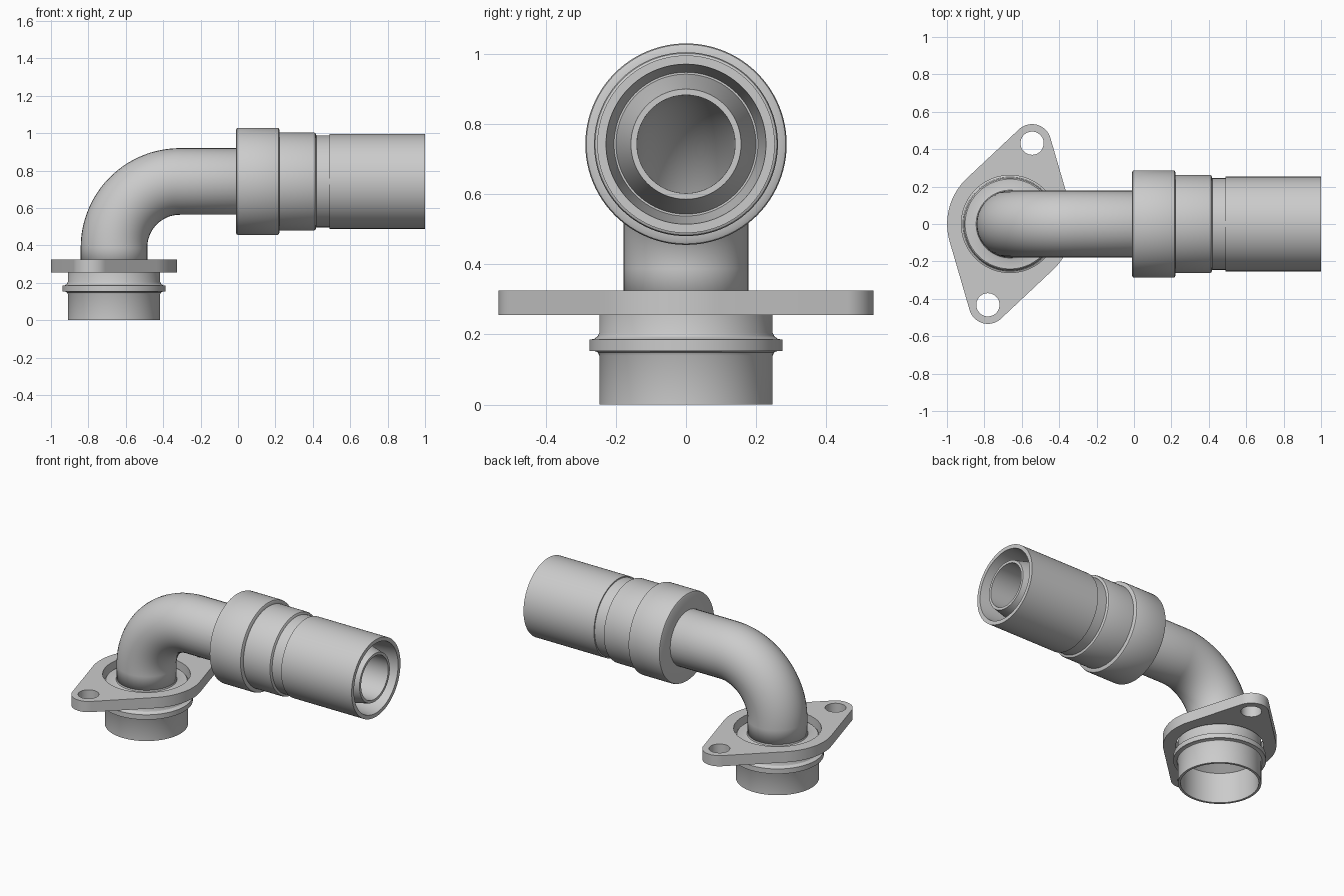
import bpy, bmesh, math
from mathutils import Vector, Matrix
from mathutils.geometry import convex_hull_2d

cube = bpy.data.objects.get("Cube")
if cube:
    bpy.data.objects.remove(cube, do_unlink=True)

PIPE_X, AXIS_Z, BEND = -0.663, 0.742, 0.353
TUBE_R, BORE_R = 0.178, 0.14

metal = bpy.data.materials.new("grey metal")
metal.use_nodes = True
metal.diffuse_color = (0.6, 0.6, 0.6, 1)
metal.node_tree.nodes["Principled BSDF"].inputs["Base Color"].default_value = (0.6, 0.6, 0.6, 1)


def finish(ob, angle=30):
    ob.data.materials.clear()
    ob.data.materials.append(metal)
    bpy.ops.object.select_all(action='DESELECT')
    ob.select_set(True)
    bpy.context.view_layer.objects.active = ob
    bpy.ops.object.shade_smooth_by_angle(angle=math.radians(angle))
    return ob


def lathe(name, profile, matrix, steps=96):
    """Turn a closed (radius, height) outline around z, then place it."""
    bm = bmesh.new()
    verts = [bm.verts.new((r, 0, h)) for r, h in profile]
    edges = [bm.edges.new((a, b)) for a, b in zip(verts, verts[1:] + verts[:1])]
    bmesh.ops.spin(bm, geom=verts + edges, cent=(0, 0, 0), axis=(0, 0, 1),
                   angle=math.tau, steps=steps, use_merge=True)
    bmesh.ops.remove_doubles(bm, verts=bm.verts[:], dist=1e-5)
    bmesh.ops.recalc_face_normals(bm, faces=bm.faces[:])
    bm.transform(matrix)
    me = bpy.data.meshes.new(name)
    bm.to_mesh(me)
    bm.free()
    ob = bpy.data.objects.new(name, me)
    bpy.context.collection.objects.link(ob)
    return finish(ob)


def curve_mesh(name, curve):
    """Turn a curve into a mesh object."""
    temp = bpy.data.objects.new(name + "_curve", curve)
    bpy.context.collection.objects.link(temp)
    bpy.context.view_layer.update()
    me = bpy.data.meshes.new_from_object(temp.evaluated_get(bpy.context.evaluated_depsgraph_get()))
    bpy.data.objects.remove(temp, do_unlink=True)
    ob = bpy.data.objects.new(name, me)
    bpy.context.collection.objects.link(ob)
    return ob


def add_spline(curve, points, cyclic):
    s = curve.splines.new('POLY')
    s.points.add(len(points) - 1)
    for p, co in zip(s.points, points):
        p.co = (*co, 1)
    s.use_cyclic_u = cyclic


def circle(c, r, n):
    return [Vector((c[0] + r * math.cos(math.tau * i / n),
                    c[1] + r * math.sin(math.tau * i / n))) for i in range(n)]


# Bottom spigot with its raised bead and open bore
lathe("inlet_spigot", [
    (0.232, 0), (0.247, 0), (0.247, 0.14), (0.252, 0.149), (0.262, 0.153), (0.275, 0.153),
    (0.275, 0.185), (0.262, 0.187), (0.252, 0.194), (0.247, 0.205), (0.247, 0.28),
    (0.24, 0.287), (0.19, 0.287), (0.181, 0.291), (TUBE_R, 0.3), (BORE_R, 0.3),
    (BORE_R, 0.27), (0.232, 0.2)], Matrix.Translation((PIPE_X, 0, 0)))

# Bent tube: straight, quarter turn, straight
path = [(PIPE_X, 0, 0.28)]
for i in range(33):
    a = math.pi / 2 * i / 32
    path.append((PIPE_X + BEND * (1 - math.cos(a)), 0, AXIS_Z - BEND * (1 - math.sin(a))))
path.append((0.8, 0, AXIS_Z))
bend = bpy.data.curves.new("elbow_path", 'CURVE')
bend.dimensions = '3D'
bend.bevel_depth = TUBE_R
bend.bevel_resolution = 16
add_spline(bend, path, False)
elbow = curve_mesh("elbow_tube", bend)
bm = bmesh.new()
bm.from_mesh(elbow.data)
bmesh.ops.remove_doubles(bm, verts=bm.verts[:], dist=1e-5)
bmesh.ops.recalc_face_normals(bm, faces=bm.faces[:])
# Make sure the skin faces away from the tube axis
f = min(bm.faces, key=lambda f: f.calc_center_median().x)
if f.normal.x > 0:
    bmesh.ops.reverse_faces(bm, faces=bm.faces[:])
bm.to_mesh(elbow.data)
bm.free()
wall = elbow.modifiers.new("wall", 'SOLIDIFY')
wall.thickness = TUBE_R - BORE_R
wall.offset = -1
finish(elbow)

# Stepped collar and sleeve along the horizontal axis
along_x = Matrix.Translation((0, 0, AXIS_Z)) @ Matrix.Rotation(math.pi / 2, 4, 'Y')
lathe("coupling_sleeve", [
    (TUBE_R - 0.01, -0.01), (0.276, -0.01), (0.284, -0.006), (0.287, 0.002),
    (0.287, 0.21), (0.284, 0.217), (0.276, 0.221), (0.262, 0.223),
    (0.262, 0.405), (0.259, 0.413), (0.252, 0.417), (0.245, 0.419),
    (0.245, 0.49), (0.253, 0.49), (0.253, 1.0), (0.228, 1.0),
    (0.205, 0.78), (TUBE_R - 0.01, 0.78)], along_x)

# Inner nozzle, nearly flush with the sleeve mouth
lathe("inner_nozzle", [
    (BORE_R, 0.76), (0.203, 0.76), (TUBE_R, 0.9), (0.157, 0.99), (BORE_R, 0.99)], along_x)

# Two-bolt flange: hull of a centre disc and two lobes, with three holes
centre = (PIPE_X, 0)
bolts = [(PIPE_X + s * 0.118, s * 0.432) for s in (1, -1)]
outline = circle(centre, 0.336, 128)
for b in bolts:
    outline += circle(b, 0.102, 64)
plate = bpy.data.curves.new("flange_outline", 'CURVE')
plate.dimensions = '2D'
plate.fill_mode = 'BOTH'
plate.extrude = 0.035
add_spline(plate, [(*outline[i], 0) for i in convex_hull_2d(outline)], True)
add_spline(plate, [(*p, 0) for p in circle(centre, 0.26, 96)], True)
for b in bolts:
    add_spline(plate, [(*p, 0) for p in circle(b, 0.062, 48)], True)
flange = curve_mesh("mounting_flange", plate)
flange.data.transform(Matrix.Translation((0, 0, 0.29)))
bm = bmesh.new()
bm.from_mesh(flange.data)
bmesh.ops.remove_doubles(bm, verts=bm.verts[:], dist=1e-5)
bmesh.ops.recalc_face_normals(bm, faces=bm.faces[:])
bm.to_mesh(flange.data)
bm.free()
finish(flange)
